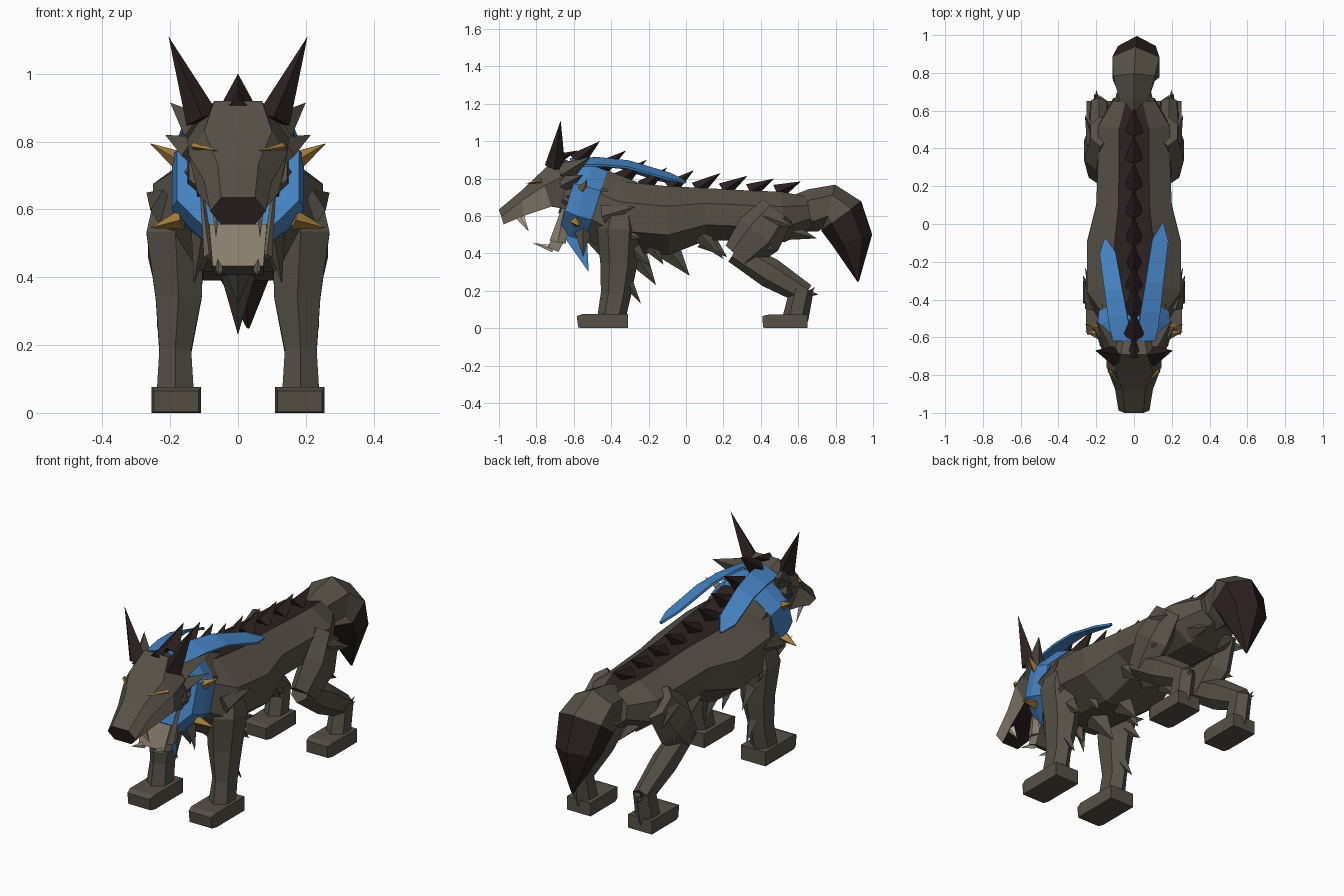
import bpy
import bmesh
import math
from mathutils import Vector

default = bpy.data.objects.get("Cube")
if default:
    bpy.data.objects.remove(default, do_unlink=True)


def material(name, red, green, blue):
    mat = bpy.data.materials.new(name)
    mat.use_nodes = True
    colour = (red, green, blue, 1)
    mat.diffuse_color = colour
    mat.node_tree.nodes["Principled BSDF"].inputs["Base Color"].default_value = colour
    return mat


FUR = material("grey_brown_fur", .094, .083, .064)
DARK = material("dark_fur", .026, .015, .015)
BLUE = material("blue_cloth", .06, .23, .55)
GOLD = material("gold", .38, .21, .045)
TAN = material("pale_muzzle", .25, .21, .155)
BONE = material("bone", .55, .48, .36)

X, Y = Vector((1, 0, 0)), Vector((0, 1, 0))


def finish(name, bm, mats, rule=None, mirror=False):
    """Turn the bmesh into an object; rule(centre, normal) picks the material slot."""
    bmesh.ops.recalc_face_normals(bm, faces=bm.faces)
    if rule:
        for face in bm.faces:
            face.material_index = int(rule(face.calc_center_median(), face.normal))
    mesh = bpy.data.meshes.new(name)
    bm.to_mesh(mesh)
    bm.free()
    for mat in mats:
        mesh.materials.append(mat)
    obj = bpy.data.objects.new(name, mesh)
    bpy.context.collection.objects.link(obj)
    if mirror:
        obj.modifiers.new("mirror", "MIRROR").use_mirror_merge = False
    return obj


def skin(bm, loops):
    """Bridge rings of points with quads and close both ends."""
    rings = [[bm.verts.new(p) for p in loop] for loop in loops]
    for a, b in zip(rings, rings[1:]):
        for i in range(len(a)):
            j = (i + 1) % len(a)
            bm.faces.new((a[i], a[j], b[j], b[i]))
    bm.faces.new(rings[0])
    bm.faces.new(rings[-1])


def tube(name, mats, rings, sides=6, roll=0, **options):
    """Faceted limb along a path of (x, y, z, half width, half thickness)."""
    bm = bmesh.new()
    path = [Vector(r[:3]) for r in rings]
    loops = []
    for i, (centre, ring) in enumerate(zip(path, rings)):
        before, after = path[max(i - 1, 0)], path[min(i + 1, len(path) - 1)]
        tangent = (centre - before).normalized() + (after - centre).normalized()
        up = tangent.cross(X).normalized()
        across = X * math.cos(roll) + up * math.sin(roll)
        up = up * math.cos(roll) - X * math.sin(roll)
        grow = 1 / math.cos(math.pi / sides)
        angles = [math.tau * (k + .5) / sides for k in range(sides)]
        loops.append([centre + across * ring[3] * grow * math.cos(a)
                      + up * ring[4] * grow * math.sin(a) for a in angles])
    skin(bm, loops)
    return finish(name, bm, mats, **options)


def spikes(name, mat, items, **options):
    """Group of four-sided spikes given as (base, tip, half width, half depth)."""
    bm = bmesh.new()
    for base, tip, wide, deep in items:
        base, tip = Vector(base), Vector(tip)
        axis = (tip - base).normalized()
        u = axis.cross(Y if abs(axis.x) > .8 else X).normalized()
        v = axis.cross(u)
        ring = [bm.verts.new(base + o) for o in (v * wide, u * deep, -v * wide, -u * deep)]
        point = bm.verts.new(tip)
        bm.faces.new(ring)
        for i in range(4):
            bm.faces.new((ring[i], ring[(i + 1) % 4], point))
    return finish(name, bm, [mat], **options)


def stripe(c, n):
    return n.z > .5 and abs(c.x) < .02


# Torso and neck with the dark stripe on their flat tops
tube("body", [FUR, DARK], [
    (0, -.5, .66, .17, .17), (0, -.38, .6, .25, .19), (0, -.1, .575, .25, .185),
    (0, .1, .61, .2, .14), (0, .35, .6, .19, .135), (0, .52, .595, .19, .135),
    (0, .66, .62, .11, .085)], sides=8, rule=stripe)
tube("neck", [FUR, DARK], [(0, -.34, .62, .18, .18), (0, -.48, .69, .165, .165),
                           (0, -.645, .74, .145, .13)], sides=8, rule=stripe)

# Head: (top y, top z, bottom y, bottom z, top, middle and bottom half widths)
head = [(-1, .635, -.975, .555, .05, .082, .05),
        (-.88, .735, -.87, .6, .06, .1, .08),
        (-.78, .83, -.72, .65, .1, .145, .12),
        (-.69, .92, -.6, .63, .07, .15, .12),
        (-.57, .87, -.47, .62, .05, .13, .1)]
bm = bmesh.new()
loops = []
for i, (ty, tz, by, bz, top, middle, bottom) in enumerate(head):
    t = .62 if i else .5
    half = [(top, ty, tz), (middle, by + (ty - by) * t, bz + (tz - bz) * t), (bottom, by, bz)]
    loops.append(half + [(-x, y, z) for x, y, z in reversed(half)])
skin(bm, loops)


def head_rule(c, n):
    if n.y < -.8 or n.z < -.6:
        return 1
    lower_side = abs(c.x) > .05 and c.y < -.72 and n.z < .02
    return 2 if lower_side else 0


finish("head", bm, [FUR, DARK, TAN], head_rule)
tube("lower_jaw", [TAN, FUR], [(0, -.655, .54, .085, .04), (0, -.71, .42, .075, .03)],
     sides=4, rule=lambda c, n: n.y > .3 or n.z < -.5)
spikes("jaw_sides", TAN, [((.085, -.685, .46), (.115, -.635, .72), .016, .045)], mirror=True)
spikes("fangs", BONE, [((.065, -.9, .62), (.065, -.84, .515), .014, .03),
                       ((.055, -.71, .425), (.06, -.82, .455), .012, .02)], mirror=True)
spikes("eyes", GOLD, [((.132, -.775, .787), (.056, -.86, .772), .011, .011)], mirror=True)
spikes("ears", DARK, [((.105, -.7, .865), (.205, -.67, 1.11), .05, .055)], mirror=True)
spikes("cheek_fur", FUR, [
    ((.11, -.65, .83), (.2, -.51, .915), .055, .06),
    ((.13, -.65, .77), (.215, -.55, .82), .045, .05),
    ((.12, -.62, .71), (.18, -.54, .72), .04, .05),
    ((.1, -.55, .56), (.13, -.55, .38), .04, .06)], mirror=True)

# Mane and back ridge
ridge = [((0, -.7, .9), (0, -.58, .95), .035, .03),
         ((0, -.59, .89), (0, -.46, 1), .06, .05), ((0, -.47, .84), (0, -.32, .95), .06, .05),
         ((0, -.35, .79), (0, -.21, .9), .055, .05)]
for i in range(6):
    y = -.23 + i * .143
    z = .75 - i * .005
    ridge.append(((0, y, z), (0, y + .13, z + .11 - i * .01), .05, .045))
spikes("back_ridge", DARK, ridge)

# Tail with the dark end
tube("tail", [FUR, DARK], [
    (0, .58, .61, .075, .085), (0, .68, .63, .08, .1), (0, .77, .655, .11, .1),
    (.01, .83, .6, .125, .115), (.015, .89, .47, .1, .095), (.03, .92, .25, .004, .004)],
    rule=lambda c, n: c.z - c.y / 3 < .3)

# Front legs
tube("front_legs", [FUR], [
    (.175, -.35, .64, .07, .07), (.185, -.36, .53, .085, .1), (.175, -.36, .34, .068, .085),
    (.185, -.375, .18, .047, .07), (.185, -.4, .05, .055, .065)], mirror=True)
tube("front_feet", [FUR], [(.182, -.58, .034, .066, .031), (.182, -.55, .038, .073, .038),
                           (.182, -.31, .038, .073, .038)], sides=4, mirror=True)

# Hind legs
tube("thighs", [FUR], [(.18, .49, .63, .05, .085), (.2, .39, .5, .065, .115),
                       (.19, .28, .38, .05, .08)], mirror=True)
tube("shins", [FUR], [(.19, .26, .41, .045, .055), (.187, .45, .295, .052, .07),
                      (.185, .64, .18, .04, .05)], mirror=True)
tube("ankles", [FUR], [(.185, .62, .21, .045, .055), (.185, .585, .05, .05, .06)], mirror=True)
tube("hind_feet", [FUR], [(.182, .41, .034, .062, .031), (.182, .44, .036, .07, .036),
                          (.182, .65, .036, .07, .036)], sides=4, mirror=True)

# Tufts on the shoulders, legs and underside
spikes("side_tufts", FUR, [
    ((.22, -.44, .6), (.27, -.27, .65), .04, .06),
    ((.21, -.4, .52), (.26, -.23, .48), .03, .06),
    ((.18, -.3, .44), (.2, -.19, .33), .04, .05),
    ((.18, -.31, .24), (.19, -.24, .13), .03, .03),
    ((.12, -.2, .46), (.13, -.12, .34), .04, .05),
    ((.11, .08, .5), (.12, .2, .37), .04, .05),
    ((.22, .42, .6), (.26, .58, .54), .03, .05),
    ((.22, .36, .48), (.25, .48, .41), .03, .05),
    ((.08, .55, .52), (.09, .7, .48), .05, .05),
    ((.19, .6, .19), (.2, .71, .18), .03, .035),
    ((.19, .62, .15), (.21, .69, .22), .03, .03)], mirror=True)
spikes("underside_tufts", FUR, [
    ((0, -.48, .52), (0, -.4, .32), .08, .08), ((0, -.3, .44), (0, -.16, .23), .06, .08),
    ((0, -.1, .43), (0, .02, .28), .05, .07), ((0, .1, .48), (0, .22, .38), .05, .06)])

# Scarf: tilted collar, thin hanging point and two trailing ends
tube("scarf_collar", [BLUE], [(0, -.625, .7, .18, .185), (0, -.56, .68, .195, .2),
                              (0, -.48, .655, .185, .195)], sides=8)
spikes("scarf_point", BLUE, [((0, -.6, .53), (0, -.52, .3), .005, .07)])
for side, reach, label in ((1, .62, "left"), (-1, .54, "right")):
    ends = [(0, .885, .055), (.25, .89, .055), (.5, .875, .05), (.86, .81, .045), (1, .78, .006)]
    tube(label + "_scarf_end", [BLUE], [
        (side * (.065 + .085 * t), -.62 + reach * t, z, wide, .006) for t, z, wide in ends],
        sides=4, roll=side * .35)
spikes("scarf_studs", GOLD, [((.175, -.555, .745), (.26, -.53, .795), .028, .028),
                             ((.165, -.59, .57), (.26, -.57, .545), .032, .03)], mirror=True)
